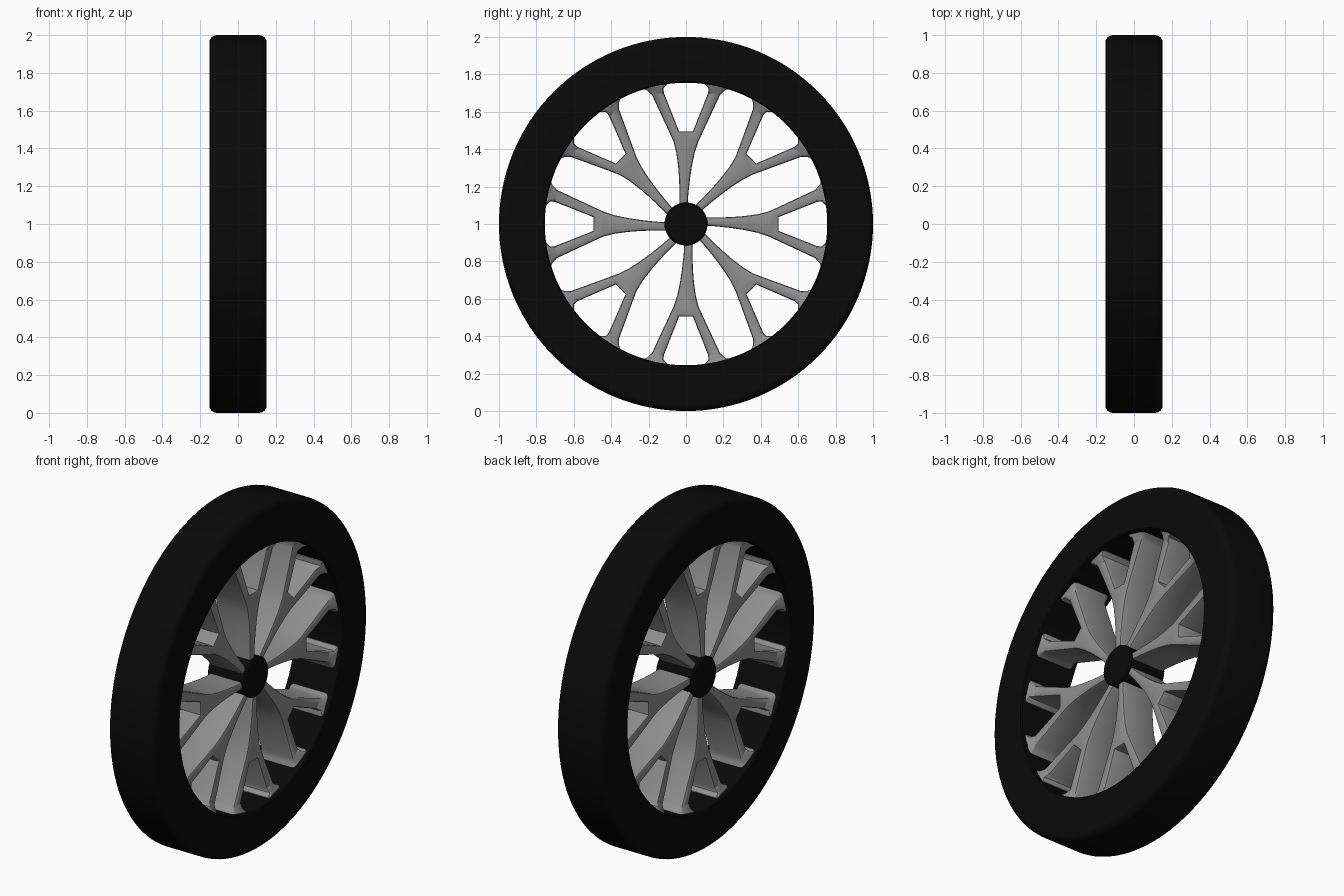
import bpy, bmesh, math
from mathutils import Matrix, Vector

if "Cube" in bpy.data.objects:
    bpy.data.objects.remove(bpy.data.objects["Cube"])


def material(name, c):
    m = bpy.data.materials.new(name)
    m.diffuse_color = (c, c, c, 1)
    m.use_nodes = True
    m.node_tree.nodes["Principled BSDF"].inputs["Base Color"].default_value = m.diffuse_color
    return m


rubber = material("black rubber", 0.003)
metal = material("grey metal", 0.27)


def finish(bm, name, mat, angle=35):
    bmesh.ops.recalc_face_normals(bm, faces=bm.faces[:])
    me = bpy.data.meshes.new(name)
    bm.to_mesh(me)
    bm.free()
    me.materials.append(mat)
    ob = bpy.data.objects.new(name, me)
    ob.location = (0, 0, 1)
    bpy.context.collection.objects.link(ob)
    bpy.ops.object.select_all(action='DESELECT')
    ob.select_set(True)
    bpy.context.view_layer.objects.active = ob
    bpy.ops.object.shade_smooth_by_angle(angle=math.radians(angle))


def lathe(name, profile, mat, closed, n=128):
    """Revolve (x, radius) points about the x axis."""
    bm = bmesh.new()
    rings = []
    for i in range(n):
        a = 2 * math.pi * i / n
        rings.append([bm.verts.new((x, r * math.sin(a), r * math.cos(a))) for x, r in profile])
    m = len(profile)
    for i in range(n):
        p, q = rings[i], rings[(i + 1) % n]
        for j in range(m if closed else m - 1):
            k = (j + 1) % m
            bm.faces.new((p[j], p[k], q[k], q[j]))
    if not closed:
        bm.faces.new([r[0] for r in rings])
        bm.faces.new([r[-1] for r in rings])
    finish(bm, name, mat)


# tyre: rounded outer shoulders, nearly square inner edge
R = 0.04
arc = [(0.152 - R + R * math.cos(t), 1 - R + R * math.sin(t))
       for t in [math.pi / 2 * i / 6 for i in range(7)]]
half = [(0.146, 0.755), (0.152, 0.761)] + arc
lathe("tyre", half + [(-x, r) for x, r in reversed(half)], rubber, True)

# hub
lathe("hub", [(-0.12, 0.108), (-0.113, 0.115), (0.113, 0.115), (0.12, 0.108)], rubber, False, 64)

# one half of the forked spoke outline (sideways, radius), from hub out to crotch
side = [(0.021, 0.09), (0.024, 0.17), (0.029, 0.24), (0.037, 0.31), (0.049, 0.38),
        (0.066, 0.44), (0.082, 0.475), (0.182, 0.69), (0.205, 0.712), (0.245, 0.73),
        (0.245, 0.75), (0.10, 0.775), (0.10, 0.745), (0.121, 0.725), (0.118, 0.70), (0.037, 0.495)]


def lean(r):
    return -0.017 * max(0, 1 - r / 0.45)


outline = [(t + lean(r), r) for t, r in side] + [(-t + lean(r), r) for t, r in reversed(side)]
D = 0.105
spokes = bmesh.new()
for k in range(8):
    bm = bmesh.new()
    face = bm.faces.new([bm.verts.new((-D, t, r)) for t, r in outline])
    new = bmesh.ops.extrude_face_region(bm, geom=[face])["geom"]
    bmesh.ops.translate(bm, verts=[v for v in new if isinstance(v, bmesh.types.BMVert)],
                        vec=(2 * D, 0, 0))
    rims = [e for e in bm.edges if abs(e.verts[0].co.x - e.verts[1].co.x) < 1e-5]
    bmesh.ops.bevel(bm, geom=rims, offset=0.013, segments=2, profile=0.5, affect='EDGES')
    # flare the tips sideways where they meet the tyre
    for v in bm.verts:
        r = v.co.z
        if r > 0.705:
            v.co.x *= 1 + 0.25 * min(1, (r - 0.705) / 0.03)
    bmesh.ops.triangulate(bm, faces=[f for f in bm.faces if len(f.verts) > 4])
    bm.transform(Matrix.Rotation(k * math.pi / 4, 4, 'X'))
    me = bpy.data.meshes.new("spoke_part")
    bm.to_mesh(me)
    bm.free()
    spokes.from_mesh(me)
    bpy.data.meshes.remove(me)
finish(spokes, "forked_spokes", metal, 30)
